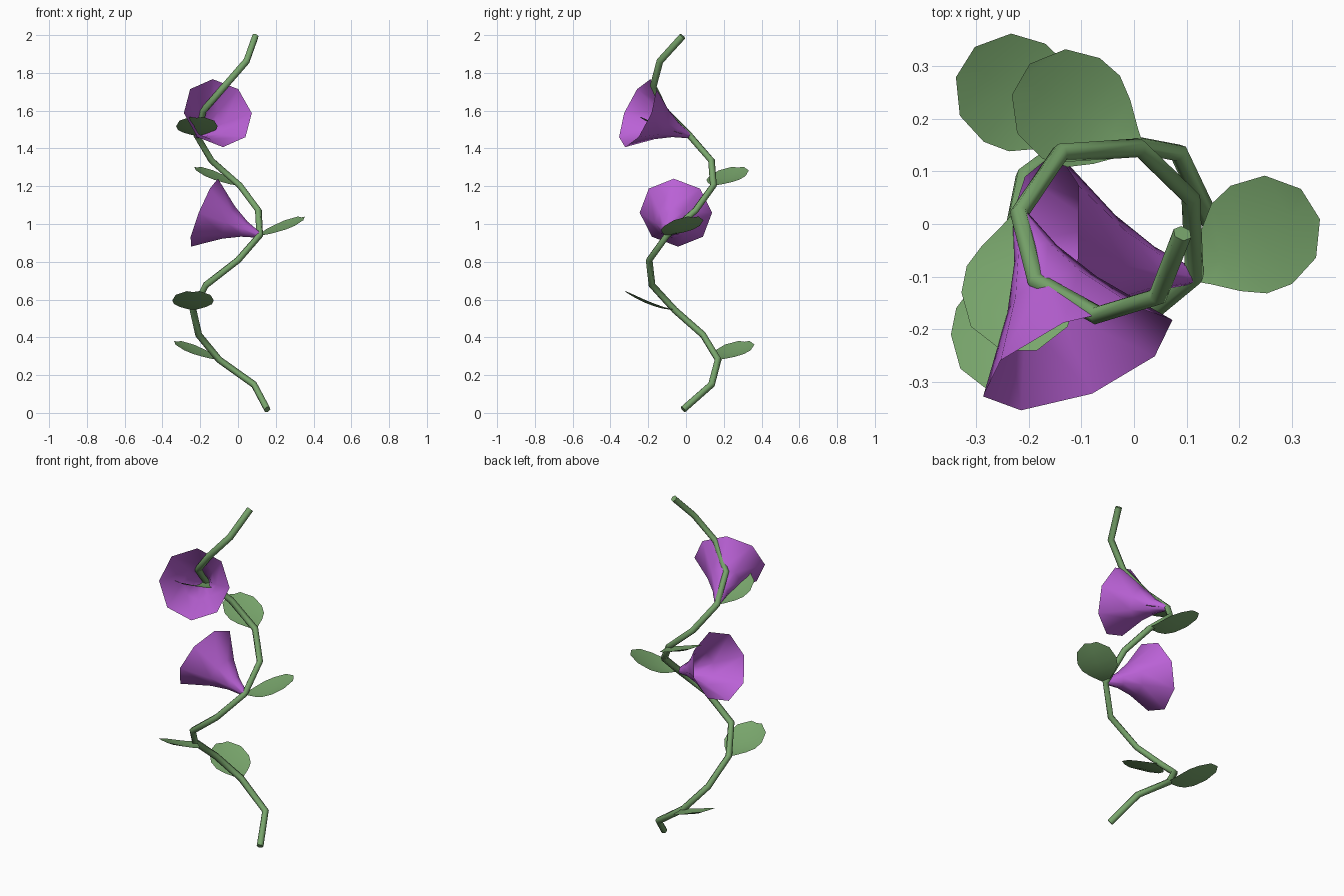
import bpy, bmesh, math
from mathutils import Vector, Matrix

if "Cube" in bpy.data.objects:
    bpy.data.objects.remove(bpy.data.objects["Cube"])


def material(name, rgb):
    m = bpy.data.materials.new(name)
    m.diffuse_color = (*rgb, 1)
    m.use_nodes = True
    m.node_tree.nodes["Principled BSDF"].inputs["Base Color"].default_value = m.diffuse_color
    return m


GREEN = material("leaf green", (0.19, 0.38, 0.15))
PURPLE = material("petal purple", (0.49, 0.12, 0.67))


def add_mesh(name, mesh, mat, angle):
    ob = bpy.data.objects.new(name, mesh)
    bpy.context.collection.objects.link(ob)
    mesh.materials.clear()
    mesh.materials.append(mat)
    bpy.ops.object.select_all(action='DESELECT')
    ob.select_set(True)
    bpy.context.view_layer.objects.active = ob
    bpy.ops.object.shade_smooth_by_angle(angle=math.radians(angle))
    return ob


def grid_mesh(name, rows, closed):
    """Skin rows of points into a sheet or a tube."""
    bm = bmesh.new()
    vs = [[bm.verts.new(p) for p in r] for r in rows]
    n = len(rows[0])
    for a, b in zip(vs, vs[1:]):
        for i in range(n if closed else n - 1):
            j = (i + 1) % n
            bm.faces.new((a[i], a[j], b[j], b[i]))
    me = bpy.data.meshes.new(name)
    bm.to_mesh(me)
    bm.free()
    return me


# Spiralling stem: x, y at evenly spaced heights
path_xy = [(.155, -.015), (.085, .135), (-.10, .17), (-.208, .09),
           (-.238, -.06), (-.17, -.18), (0, -.195), (.115, -.10),
           (.108, .05), (.01, .145), (-.14, .135), (-.218, .02),
           (-.185, -.11), (-.07, -.173), (.045, -.138), (.092, -.018)]
path = [Vector((x, y, .018 + i * 1.976 / 15)) for i, (x, y) in enumerate(path_xy)]

cu = bpy.data.curves.new("stem_path", 'CURVE')
cu.dimensions = '3D'
cu.bevel_depth = .0185
cu.bevel_resolution = 1
cu.use_fill_caps = True
sp = cu.splines.new('POLY')
sp.points.add(len(path) - 1)
for p, co in zip(sp.points, path):
    p.co = (*co, 1)
helper = bpy.data.objects.new("stem_path", cu)
bpy.context.collection.objects.link(helper)
bpy.context.view_layer.update()
stem_mesh = bpy.data.meshes.new_from_object(
    helper.evaluated_get(bpy.context.evaluated_depsgraph_get()))
bpy.data.objects.remove(helper)
add_mesh("stem", stem_mesh, GREEN, 65)

# Cupped leaves that curl upward toward the tip
outline = [(0, .012), (.02, .03), (.06, .07), (.10, .1), (.15, .11), (.215, .092), (.26, .034)]


def leaf(name, base, degrees):
    turn = Matrix.Translation(base) @ Matrix.Rotation(math.radians(degrees), 4, 'Z')
    rows = []
    for u, w in outline:
        z = .095 * (u / .26) ** 1.8
        rows.append([turn @ Vector((u, -s * w, z + .015 * (w / .11) * abs(s)))
                     for s in (1, 0, -1)])
    add_mesh(name, grid_mesh(name, rows, False), GREEN, 60)


for k, (i, deg) in enumerate([(2, 148), (4, 270), (7, 32), (9, 150), (11, 270)]):
    leaf(f"leaf_{k + 1}", path[i], deg)

# Eight-sided trumpet flowers: distance along the axis, radius
trumpet = [(0, .014), (.09, .044), (.18, .092), (.32, .194)]


def flower(name, base, degrees):
    turn = (Matrix.Translation(base) @ Matrix.Rotation(math.radians(degrees), 4, 'Z')
            @ Matrix.Rotation(math.radians(-22), 4, 'Y'))
    rows = [[turn @ Vector((u, r * math.sin(a), r * math.cos(a)))
             for a in (-k * math.tau / 8 for k in range(8))] for u, r in trumpet]
    add_mesh(name, grid_mesh(name, rows, True), PURPLE, 60)


flower("lower_flower", path[7], 171)
flower("upper_flower", path[11], -68)
